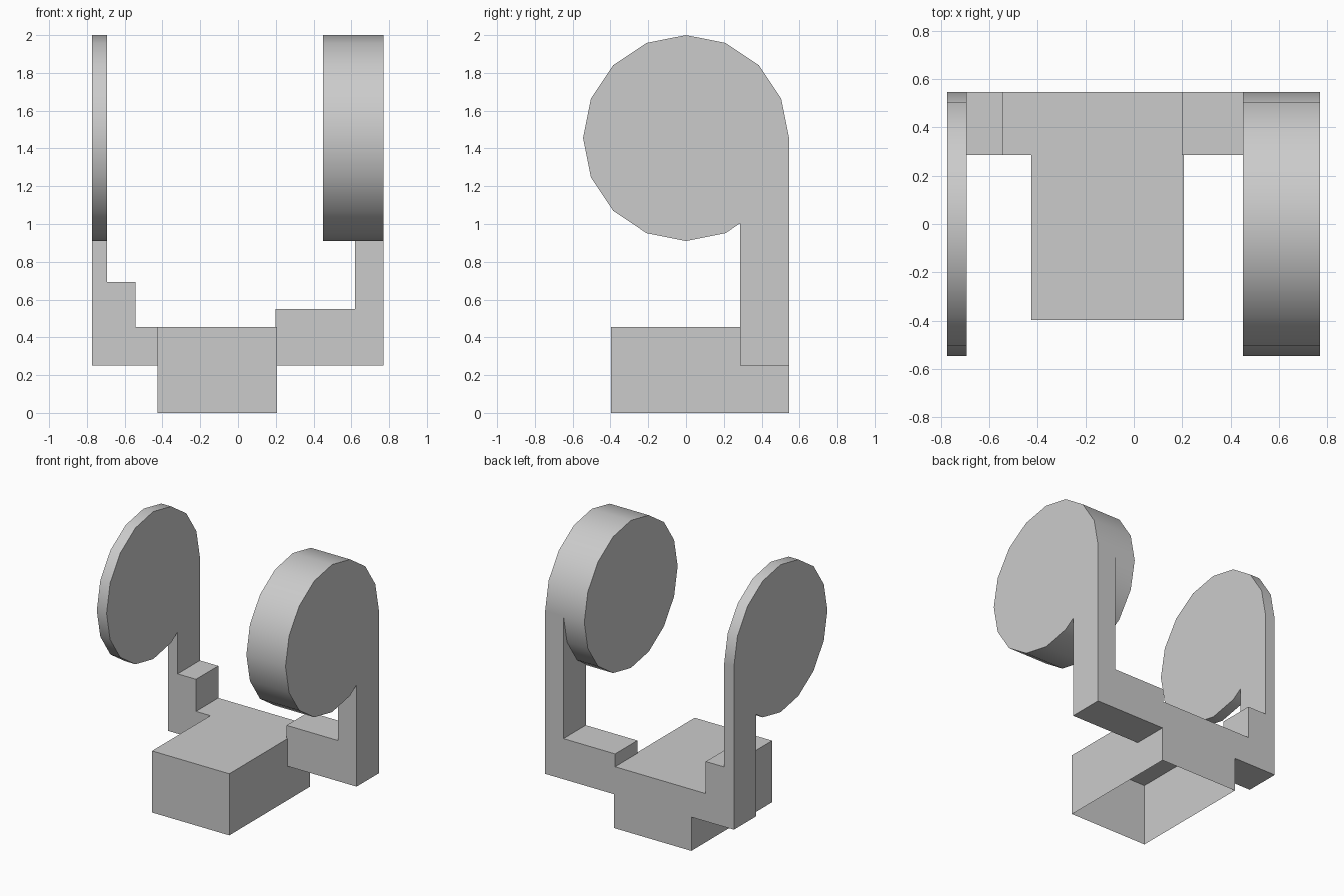
import bpy, bmesh, math

cube = bpy.data.objects.get("Cube")
if cube:
    bpy.data.objects.remove(cube, do_unlink=True)

grey = bpy.data.materials.new("light grey")
grey.use_nodes = True
colour = (0.6, 0.6, 0.6, 1)
grey.diffuse_color = colour
grey.node_tree.nodes["Principled BSDF"].inputs["Base Color"].default_value = colour

RADIUS = 0.545
DISC_Z = 2 - RADIUS
BACK = RADIUS
ARM_FRONT = 0.285
ARM_Z = 0.25
BASE_TOP = 0.455


def extrude_profile(name, points, y0, y1, open_bottom=False):
    """Extrude an x-z outline from y0 to y1."""
    bm = bmesh.new()
    face = bm.faces.new([bm.verts.new((x, y0, z)) for x, z in points])
    result = bmesh.ops.extrude_face_region(bm, geom=[face], use_keep_orig=True)
    moved = [g for g in result["geom"] if isinstance(g, bmesh.types.BMVert)]
    bmesh.ops.translate(bm, verts=moved, vec=(0, y1 - y0, 0))
    bmesh.ops.recalc_face_normals(bm, faces=bm.faces)
    if open_bottom:
        floor = [f for f in bm.faces if f.normal.z < -0.9]
        bmesh.ops.delete(bm, geom=floor, context='FACES')
    mesh = bpy.data.meshes.new(name)
    bm.to_mesh(mesh)
    bm.free()
    mesh.materials.append(grey)
    obj = bpy.data.objects.new(name, mesh)
    bpy.context.collection.objects.link(obj)
    return obj


def disc(name, x0, x1):
    """Sixteen-sided disc lying across x, with a smooth rim."""
    bpy.ops.mesh.primitive_cylinder_add(
        vertices=16, radius=RADIUS, depth=x1 - x0,
        location=((x0 + x1) / 2, 0, DISC_Z), rotation=(0, math.pi / 2, 0))
    obj = bpy.context.object
    obj.name = name
    obj.data.materials.append(grey)
    bpy.ops.object.shade_smooth_by_angle(angle=math.radians(30))
    return obj


# Hollow base, open underneath
extrude_profile("base",
                [(-0.425, 0), (0.207, 0), (0.207, BASE_TOP), (-0.425, BASE_TOP)],
                -0.397, BACK, open_bottom=True)

# Left arm: one block stepping up to an upright
extrude_profile("left_arm",
                [(0.198, ARM_Z), (0.77, ARM_Z), (0.77, DISC_Z),
                 (0.62, DISC_Z), (0.62, 0.55), (0.198, 0.55)],
                ARM_FRONT, BACK)

# Right arm: two steps up to a thin upright
extrude_profile("right_arm",
                [(-0.425, ARM_Z), (-0.425, BASE_TOP), (-0.543, BASE_TOP),
                 (-0.543, 0.692), (-0.693, 0.692), (-0.693, DISC_Z),
                 (-0.773, DISC_Z), (-0.773, ARM_Z)],
                ARM_FRONT, BACK)

# Thick and thin discs on the uprights
disc("left_disc", 0.45, 0.77)
disc("right_disc", -0.773, -0.693)
